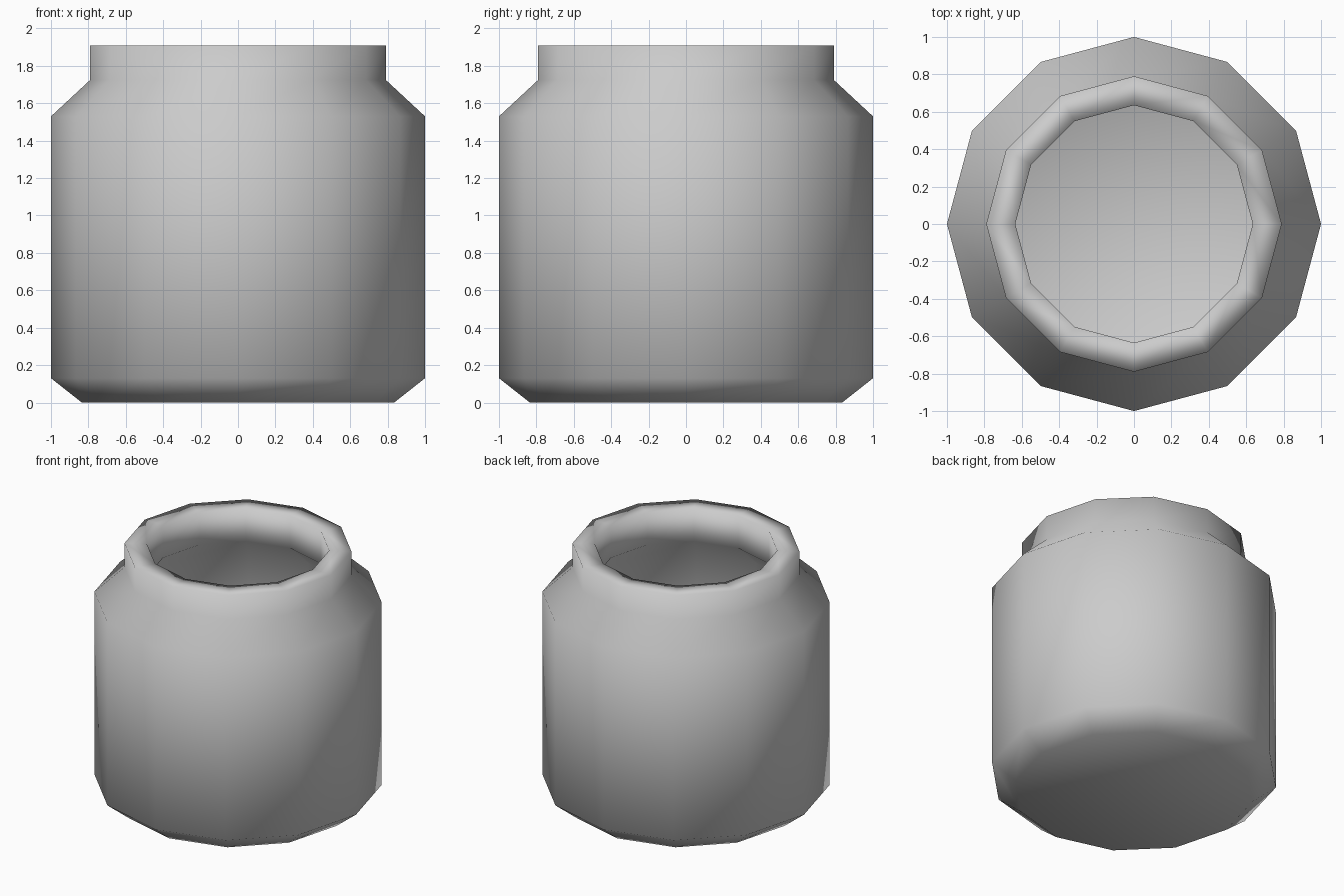
import bpy, bmesh
from math import cos, sin, tau

if "Cube" in bpy.data.objects:
    bpy.data.objects.remove(bpy.data.objects["Cube"])

SIDES = 12

# Profile (radius, z): outer wall from base to rim, then inner wall down to the floor
PROFILE = [
    (0.835, 0.0), (1.0, 0.13), (1.0, 1.53), (0.79, 1.725), (0.79, 1.91),
    (0.635, 1.91), (0.635, 1.66), (0.845, 1.47), (0.845, 0.20), (0.785, 0.15),
]


def lathe(name, profile, sides):
    """Revolve a profile about z and cap both ends."""
    bm = bmesh.new()
    rings = [[bm.verts.new((r * cos(tau * i / sides), r * sin(tau * i / sides), z))
              for i in range(sides)] for r, z in profile]
    for low, high in zip(rings, rings[1:]):
        for i in range(sides):
            j = (i + 1) % sides
            bm.faces.new((low[i], low[j], high[j], high[i]))
    bm.faces.new(rings[0][::-1])
    bm.faces.new(rings[-1])
    for f in bm.faces:
        f.smooth = True
    mesh = bpy.data.meshes.new(name)
    bm.to_mesh(mesh)
    bm.free()
    obj = bpy.data.objects.new(name, mesh)
    bpy.context.collection.objects.link(obj)
    return obj


# Thick-walled open jar
lathe("jar", PROFILE, SIDES)
